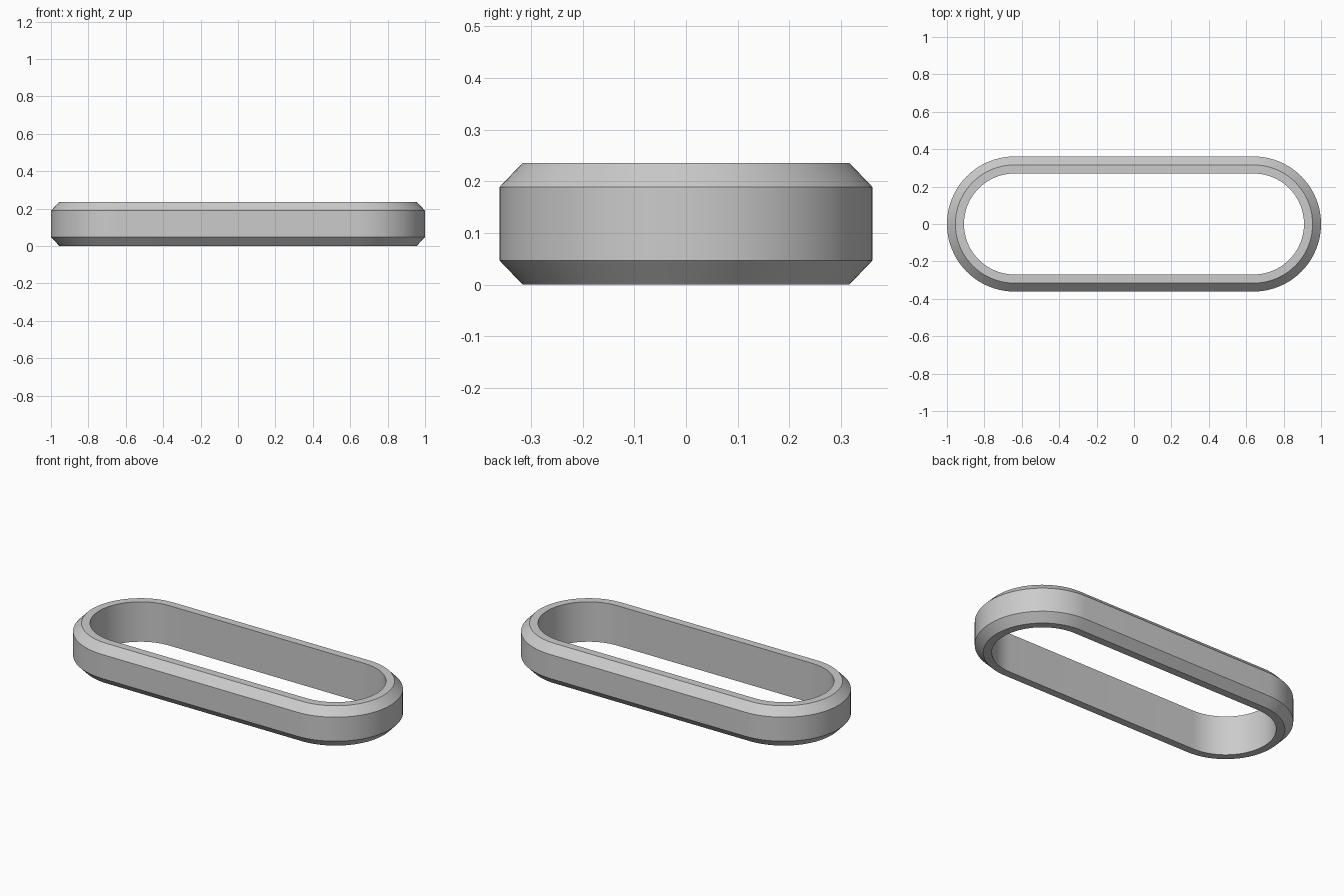
import bpy, bmesh, math

if "Cube" in bpy.data.objects:
    bpy.data.objects.remove(bpy.data.objects["Cube"])

R_OUT = 0.361          # outer end radius
HALF = 1.0 - R_OUT     # half length of the straight sides
R_IN = 0.27            # inner end radius
R_RIM = 0.316          # radius where the chamfers meet the flat rims
HEIGHT, CHAMFER = 0.236, 0.047
SEGS = 40              # segments per rounded end

# cross-section of the band: (radius, z)
profile = [(R_IN, 0), (R_RIM, 0), (R_OUT, CHAMFER),
           (R_OUT, HEIGHT - CHAMFER), (R_RIM, HEIGHT), (R_IN, HEIGHT)]


def stadium(bm, r, z):
    """Ring of vertices around a slot outline."""
    ring = []
    for side in (1, -1):
        for i in range(SEGS + 1):
            a = -math.pi / 2 + math.pi * i / SEGS
            ring.append(bm.verts.new((side * (HALF + r * math.cos(a)),
                                      side * r * math.sin(a), z)))
    return ring


# sweep the cross-section around the slot outline
bm = bmesh.new()
rings = [stadium(bm, r, z) for r, z in profile]
n = len(rings[0])
for k, ring in enumerate(rings):
    nxt = rings[(k + 1) % len(rings)]
    for i in range(n):
        j = (i + 1) % n
        bm.faces.new((ring[i], ring[j], nxt[j], nxt[i]))
bmesh.ops.recalc_face_normals(bm, faces=bm.faces)

mesh = bpy.data.meshes.new("oblong_link")
bm.to_mesh(mesh)
bm.free()
link = bpy.data.objects.new("oblong_link", mesh)
bpy.context.collection.objects.link(link)

# smooth the curves, keep chamfer edges sharp
bpy.context.view_layer.objects.active = link
link.select_set(True)
bpy.ops.object.shade_smooth_by_angle(angle=math.radians(30))
